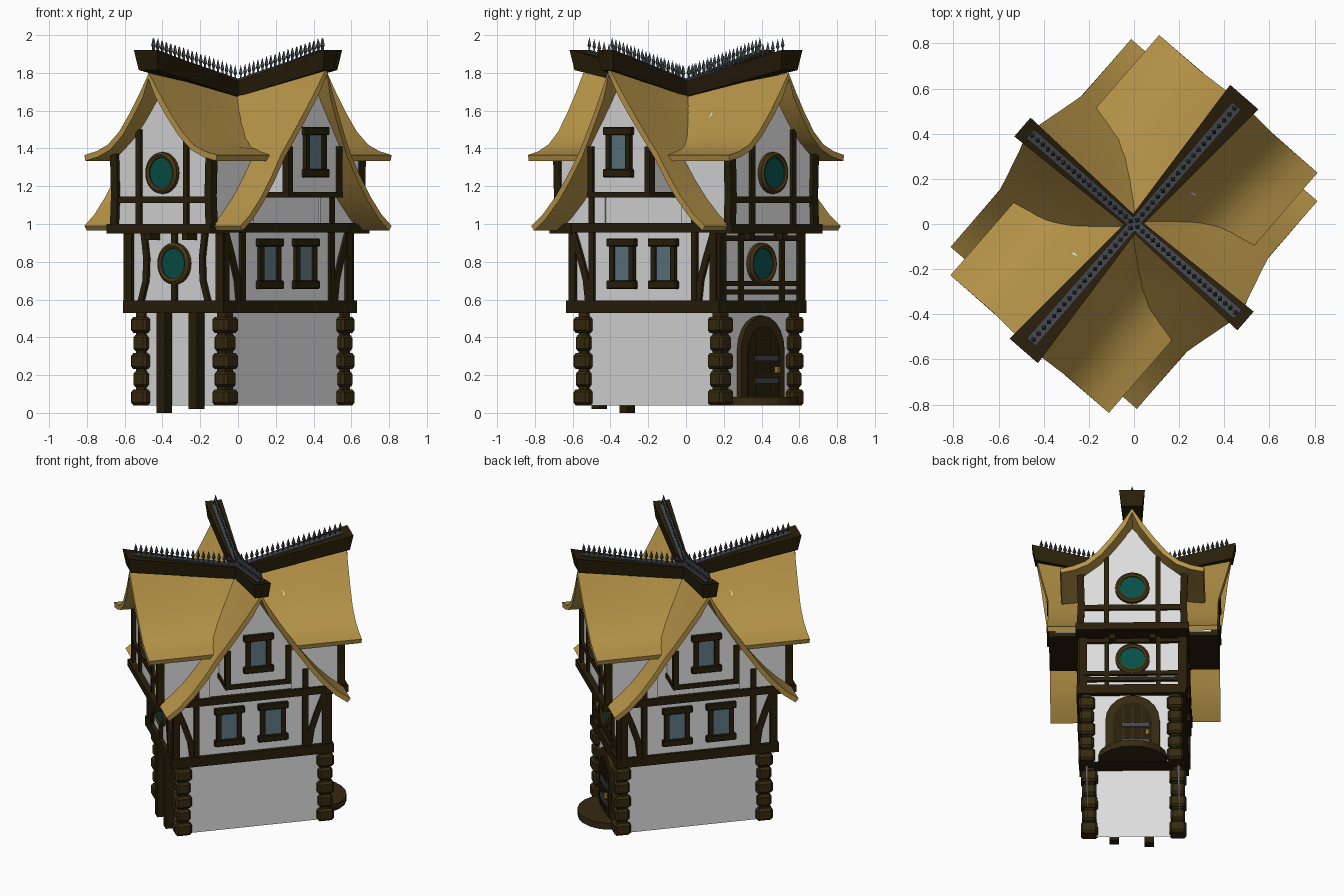
import bpy, bmesh, math
from mathutils import Matrix, Vector

if "Cube" in bpy.data.objects:
    bpy.data.objects.remove(bpy.data.objects["Cube"])

def mat(name, r, g, b):
    m = bpy.data.materials.new(name)
    m.diffuse_color = (r, g, b, 1)
    m.use_nodes = True
    m.node_tree.nodes["Principled BSDF"].inputs["Base Color"].default_value = m.diffuse_color
    return m

WALL = mat("plaster white", .72, .72, .72)
WOOD = mat("dark timber", .022, .013, .003)
ROOF = mat("thatch tan", .47, .295, .065)
STONE = mat("brown stone", .036, .022, .005)
FRAME = mat("window frame brown", .06, .037, .007)
TEAL = mat("teal glass", .002, .078, .063)
GLASS = mat("blue grey glass", .11, .175, .215)
IRON = mat("iron grey", .055, .063, .072)
BRASS = mat("brass", .3, .18, .03)

ROOT = Matrix.Rotation(math.radians(-41), 4, 'Z')   # whole house is turned

def face_frame(deg):
    """Frame with local y pointing outward: 0 = door end, 180 = post end, +-90 = long sides."""
    return ROOT @ Matrix.Rotation(math.radians(deg), 4, 'Z')

def finish(bm, name, material, M):
    me = bpy.data.meshes.new(name)
    bm.to_mesh(me)
    bm.free()
    me.materials.append(material)
    ob = bpy.data.objects.new(name, me)
    bpy.context.collection.objects.link(ob)
    ob.matrix_world = M
    return ob

def prism(name, material, pts, y0, y1, M, bevel=0, open_bottom=False):
    """Extrude an x/z outline from y0 to y1."""
    bm = bmesh.new()
    a = [bm.verts.new((x, y0, z)) for x, z in pts]
    b = [bm.verts.new((x, y1, z)) for x, z in pts]
    bm.faces.new(a)
    bm.faces.new(b)
    for i in range(len(pts)):
        j = (i + 1) % len(pts)
        bm.faces.new((a[i], a[j], b[j], b[i]))
    bmesh.ops.recalc_face_normals(bm, faces=bm.faces)
    if open_bottom:
        bmesh.ops.delete(bm, geom=[f for f in bm.faces if f.normal.z < -.9], context='FACES')
    if bevel:
        bmesh.ops.bevel(bm, geom=bm.edges[:], offset=bevel, segments=1, affect='EDGES')
    return finish(bm, name, material, M)

def box(name, material, x0, x1, y0, y1, z0, z1, M=ROOT, bevel=0, open_bottom=False):
    return prism(name, material, [(x0, z0), (x1, z0), (x1, z1), (x0, z1)], y0, y1, M, bevel, open_bottom)

def strip(name, pts, w, y0, y1, M):
    """Timber of width w following an x/z path."""
    prism(name, WOOD, [(x - w / 2, z) for x, z in pts] + [(x + w / 2, z) for x, z in reversed(pts)], y0, y1, M)

def lathe(name, material, prof, M, n=24):
    """Revolve (radius, height) profile about local z."""
    bm = bmesh.new()
    vs = [bm.verts.new((r, 0, h)) for r, h in prof]
    es = [bm.edges.new(p) for p in zip(vs, vs[1:])]
    bmesh.ops.spin(bm, geom=vs + es, cent=(0, 0, 0), axis=(0, 0, 1), angle=math.tau, steps=n)
    bmesh.ops.remove_doubles(bm, verts=bm.verts, dist=1e-5)
    bmesh.ops.recalc_face_normals(bm, faces=bm.faces)
    return finish(bm, name, material, M)

def round_window(M, y, z):
    F = M @ Matrix.Translation((0, y, z)) @ Matrix.Rotation(-math.pi / 2, 4, 'X')
    lathe("round_window_frame", FRAME, [(.08, 0), (.08, .025), (.095, .032), (.11, .022), (.11, 0)], F)
    lathe("round_window_glass", TEAL, [(0, .018), (.082, .018), (.082, 0)], F)

def window(M, x, y, z):
    box("window_glass", GLASS, x - .055, x + .055, y, y + .012, z - .1, z + .1, M)
    for s in (-1, 1):
        box("window_jamb", WOOD, x + s * .068 - .016, x + s * .068 + .016, y, y + .022, z - .11, z + .11, M)
        box("window_lintel_sill", WOOD, x - .1, x + .1, y, y + .03, z + s * .112 - .022, z + s * .112 + .022, M, .005)

def mirror(pts):
    return [(-x, z) for x, z in pts] + [(x, z) for x, z in reversed(pts) if x > 0]

def roof(prof, tips, cut):
    """Curved gable roof with sagging ridge; strips beyond 'cut' exist only outside the crossing."""
    bm = bmesh.new()
    full = mirror(list(reversed(prof)))
    S = [-1, -.8, -.6, 0, .6, .8, 1]
    hm = prof[-1][0]
    rows = []
    for s in S:
        row = []
        for h, z in full:
            k = abs(h) / hm
            length = tips[0] + (tips[1] - tips[0]) * min(1, k / .45)
            row.append(bm.verts.new((h, s * length, z - .11 * (1 - abs(s)) * max(0, 1 - k * 1.2))))
        rows.append(row)
    for i in range(len(S) - 1):
        for j in range(len(full) - 1):
            if abs(S[i] + S[i + 1]) < .61 and max(abs(full[j][0]), abs(full[j + 1][0])) > cut:
                continue
            f = bm.faces.new((rows[i][j], rows[i][j + 1], rows[i + 1][j + 1], rows[i + 1][j]))
            f.normal_update()
            if f.normal.z < 0:
                f.normal_flip()
    return bm

# ---- ground floor (open underneath)
box("ground_floor_wall", WALL, -.285, .305, -.455, .51, .04, .55, open_bottom=True)
for x in (-.275, .295):
    for y in (-.443, .498):
        for i in range(5):
            z = .04 + i * .096
            g = .054 if i % 2 == 0 else .046
            box("corner_stone", STONE, x - g, x + g, y - g, y + g, z, z + .084, ROOT, .014)
        box("corner_stone_core", STONE, x - .03, x + .03, y - .03, y + .03, .04, .53)
for x, z in ((-.09, 0), (.136, .02)):
    box("porch_post", WOOD, x - .03, x + .03, -.52, -.462, z, .54)

# ---- arched door with step
D = face_frame(0)
def arch(w, spring, top, base):
    return [(-w, base)] + [(-w * math.cos(t * math.pi / 10), spring + (top - spring) * math.sin(t * math.pi / 10))
                           for t in range(11)] + [(w, base)]
prism("door_frame", STONE, arch(.175, .33, .515, .05), .5, .54, D)
prism("door_leaf", WOOD, arch(.125, .32, .46, .06), .5, .546, D)
for x in (-.06, 0, .06):
    box("door_plank_ridge", STONE, x - .005, x + .005, .54, .55, .08, .43, D)
for z in (.17, .29):
    box("door_hinge", IRON, -.11, .07, .54, .556, z - .015, z + .015, D)
box("door_handle", BRASS, -.105, -.085, .54, .57, .21, .245, D)
prism("door_step", STONE, arch(.22, 0, .2, -.005), -.085, -.04,
      D @ Matrix.Translation((0, .512, 0)) @ Matrix.Rotation(-math.pi / 2, 4, 'X'))

# ---- middle floor and floor beams
box("middle_floor_wall", WALL, -.325, .335, -.503, .52, .55, 1.0)
box("lower_floor_beam", WOOD, -.345, .36, -.53, .545, .53, .595)
box("upper_floor_beam", WOOD, -.35, .35, -.53, .545, .965, 1.005)

# ---- roofs
side_prof = [(0, 1.825), (.08, 1.685), (.15, 1.57), (.22, 1.46), (.28, 1.37), (.36, 1.25), (.44, 1.145), (.53, 1.05), (.61, .99)]
end_prof = [(0, 1.80), (.07, 1.69), (.14, 1.59), (.22, 1.49), (.3, 1.42), (.38, 1.385), (.465, 1.365)]
for name, prof, tips, cut, M in (("side_gable_roof", side_prof, (.62, .547), .29, face_frame(90)),
                                 ("end_gable_roof", end_prof, (.72, .705), 9, ROOT)):
    ob = finish(roof(prof, tips, cut), name, ROOF, M)
    so = ob.modifiers.new("thickness", 'SOLIDIFY')
    so.thickness = .032
    so.offset = -1
    bpy.context.view_layer.objects.active = ob
    ob.select_set(True)
    bpy.ops.object.modifier_apply(modifier=so.name)
    bpy.ops.object.shade_smooth_by_angle(angle=math.radians(40))
    ob.select_set(False)

# ---- ends (door end and post end)
for deg in (0, 180):
    M = face_frame(deg)
    w = .52 if deg == 0 else .503          # middle floor wall plane
    prism("end_gable_wall", WALL, mirror([(.345, .99), (.345, 1.34), (.22, 1.44), (.12, 1.57), (0, 1.72)]), .27, .6, M)
    box("end_overhang_beam", WOOD, -.365, .365, .49, .64, .95, 1.0, M)
    round_window(M, .6, 1.27)
    round_window(M, w, .79)
    box("end_rail", WOOD, -.35, .35, .59, .618, 1.11, 1.145, M)
    for s in (-1, 1):
        box("end_upper_stud", WOOD, s * .165 - .016, s * .165 + .016, .59, .617, 1.0, 1.5, M)
        strip("end_upper_corner_post", [(s * .335, 1.0), (s * .328, 1.15), (s * .335, 1.37)], .045, .575, .622, M)
        box("middle_corner_post", WOOD, s * .32 - .026, s * .32 + .026, w - .03, w + .018, .57, .97, M)
        box("beam_bracket", WOOD, s * .13 - .02, s * .13 + .02, .5, .58, .915, .96, M)
        if deg == 0:
            box("end_middle_stud", WOOD, s * .165 - .014, s * .165 + .014, .51, w + .018, .58, .96, M)
        else:
            strip("end_curved_brace", [(s * .235, .59), (s * .2, .7), (s * .195, .82), (s * .215, .96)], .035, .49, w + .018, M)
    if deg == 0:
        for z in (.64, .685, .925):
            box("end_middle_rail", WOOD, -.32, .32, .51, w + .02, z - .014, z + .014, M)
    else:
        for z0, z1 in ((.59, .69), (.89, .96)):
            box("end_centre_stud", WOOD, -.018, .018, .49, w + .018, z0, z1, M)

# ---- long sides with projecting gable box
for deg in (90, -90):
    M = face_frame(deg)
    prism("side_upper_wall", WALL, mirror([(.5, 1.0), (.4, 1.12), (.28, 1.27), (.15, 1.45), (0, 1.62)]), .2, .335, M)
    prism("gable_box_wall", WALL, mirror([(.21, 1.16), (.21, 1.41), (0, 1.745)]), .3, .53, M)
    box("gable_box_floor", WOOD, -.22, .22, .32, .545, 1.14, 1.17, M)
    window(M, 0, .53, 1.38)
    for s in (-1, 1):
        window(M, s * .145, .335, .79)
        box("gable_box_post", WOOD, s * .2 - .018, s * .2 + .018, .5, .545, 1.15, 1.41, M)
        box("side_stud", WOOD, s * .36 - .018, s * .36 + .018, .32, .353, .59, 1.14, M)
        box("side_corner_post", WOOD, s * .495 - .022, s * .495 + .022, .3, .353, .57, .98, M)
        strip("side_curved_brace", [(s * .385, .59), (s * .4, .7), (s * .44, .82), (s * .49, .95)], .04, .32, .35, M)
    box("side_beam", WOOD, -.53, .53, .32, .36, .955, 1.005, M)

# ---- ridge beams, iron strips and spikes
def ridge_bar(name, material, y1, w0, w1, z0, z1, M):
    bm = bmesh.new()
    ring = []
    for y, w, (lo, hi) in ((0, w0, z0), (y1, w1, z1)):
        tilt = .02 if y else 0
        ring.append([bm.verts.new(p) for p in ((-w * .8, y - tilt, lo), (w * .8, y - tilt, lo), (w, y, hi), (-w, y, hi))])
    bm.faces.new(ring[0])
    bm.faces.new(ring[1])
    for i in range(4):
        j = (i + 1) % 4
        bm.faces.new((ring[0][i], ring[0][j], ring[1][j], ring[1][i]))
    bmesh.ops.recalc_face_normals(bm, faces=bm.faces)
    finish(bm, name, material, M)

for deg, L, w in ((0, .745, .083), (180, .745, .083), (90, .655, .055), (-90, .655, .055)):
    M = face_frame(deg)
    ridge_bar("ridge_beam", WOOD, L, .03, w, (1.67, 1.752), (1.815, 1.922), M)
    ridge_bar("ridge_iron_strip", IRON, L * .93, .022, .026, (1.74, 1.764), (1.89, 1.92), M)
    for i in range(20):
        t = .03 + .88 * i / 19
        lathe("ridge_spike", IRON, [(.006, -.01), (.006, .025), (.013, .035), (0, .079)],
              M @ Matrix.Translation((0, t * L, 1.758 + .167 * t)), 4)
